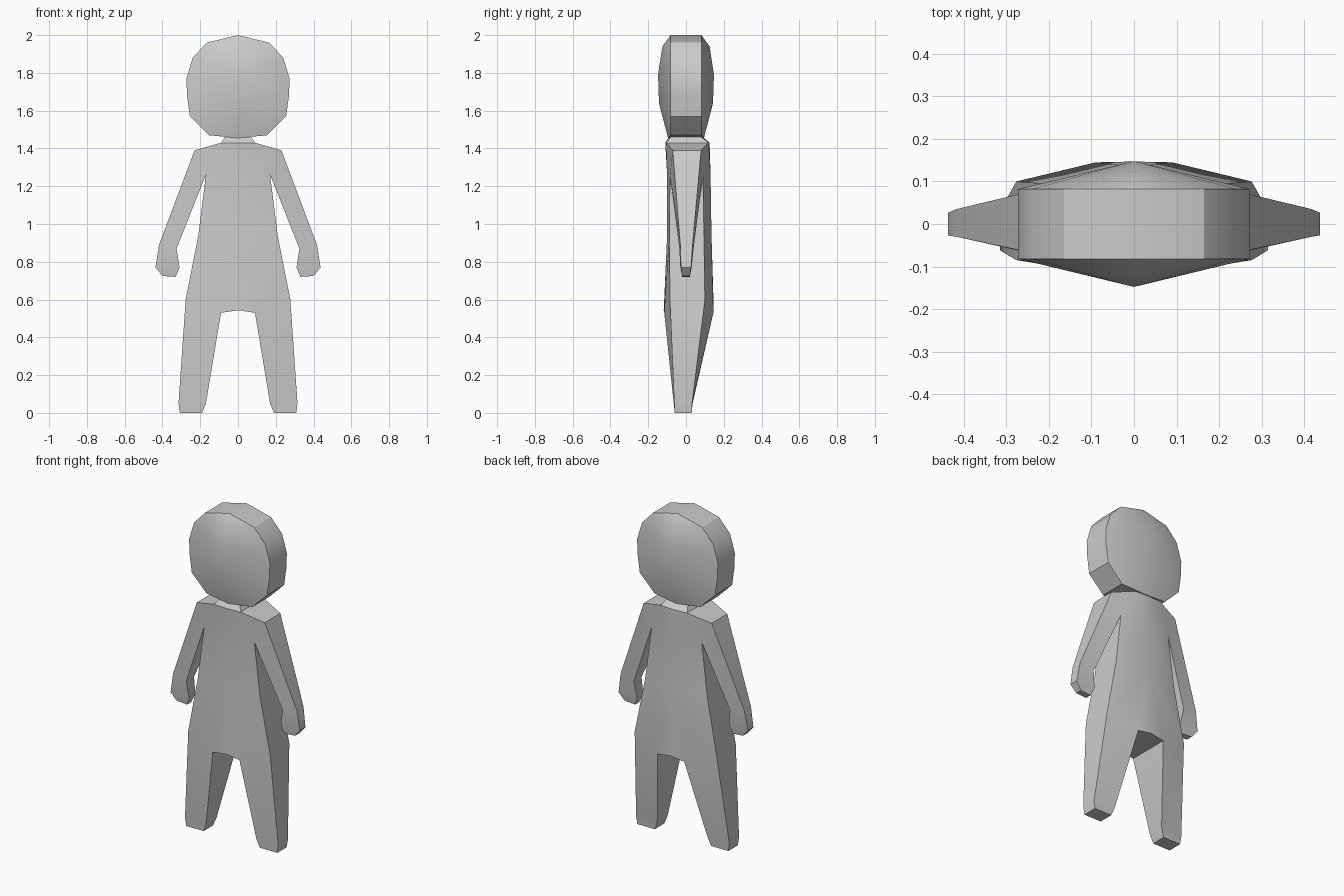
import bpy
import math

if "Cube" in bpy.data.objects:
    bpy.data.objects.remove(bpy.data.objects["Cube"])

grey = bpy.data.materials.new("light_grey")
grey.diffuse_color = (0.6, 0.6, 0.6, 1)
grey.use_nodes = True
grey.node_tree.nodes["Principled BSDF"].inputs["Base Color"].default_value = grey.diffuse_color


def half_shell(name, points, faces):
    """Mirrored slab: points are (x, z, front y, back y), faces run counter-clockwise from the front."""
    keys = list(points)
    n = len(keys)
    verts = [(points[k][0], points[k][2], points[k][1]) for k in keys]
    verts += [(points[k][0], points[k][3], points[k][1]) for k in keys]
    front = [[keys.index(k) for k in f.split()] for f in faces]
    polys = front + [[i + n for i in reversed(f)] for f in front]
    edges = {(f[i], f[(i + 1) % len(f)]) for f in front for i in range(len(f))}
    for a, b in sorted(edges):
        on_centre = verts[a][0] == 0 and verts[b][0] == 0
        if (b, a) not in edges and not on_centre:
            polys.append((b, a, a + n, b + n))
    mesh = bpy.data.meshes.new(name)
    mesh.from_pydata(verts, [], polys)
    mesh.materials.append(grey)
    obj = bpy.data.objects.new(name, mesh)
    bpy.context.collection.objects.link(obj)
    mirror = obj.modifiers.new("mirror", "MIRROR")
    mirror.use_clip = True
    # Apply the mirror so the seam is shaded with the rest
    bpy.ops.object.select_all(action="DESELECT")
    obj.select_set(True)
    bpy.context.view_layer.objects.active = obj
    bpy.ops.object.modifier_apply(modifier="mirror")
    bpy.ops.object.shade_smooth_by_angle(angle=math.radians(32))
    return obj


# Body with neck, arms and legs
body = {
    "necktop_c": (0, 1.46, -0.09, 0.09), "necktop": (0.07, 1.46, -0.08, 0.08),
    "neck_c": (0, 1.43, -0.11, 0.125), "neck": (0.09, 1.43, -0.105, 0.12),
    "shoulder": (0.23, 1.39, -0.07, 0.08), "armpit": (0.17, 1.26, -0.085, 0.09),
    "chest_c": (0, 1.26, -0.10, 0.13),
    "wrist_out": (0.418, 0.89, -0.03, 0.035), "wrist_in": (0.325, 0.87, -0.035, 0.04),
    "palm_out": (0.437, 0.77, -0.027, 0.027), "palm_in": (0.31, 0.77, -0.03, 0.03),
    "tip_out": (0.40, 0.725, -0.02, 0.02), "tip_in": (0.33, 0.72, -0.02, 0.02),
    "waist": (0.21, 0.94, -0.088, 0.095), "waist_c": (0, 0.94, -0.10, 0.135),
    "hip": (0.277, 0.60, -0.085, 0.10),
    "crotch": (0.09, 0.53, -0.115, 0.145), "crotch_c": (0, 0.543, -0.118, 0.147),
    "ankle_out": (0.315, 0.05, -0.062, 0.032), "ankle_in": (0.17, 0.05, -0.065, 0.035),
    "foot_out": (0.308, 0.0, -0.06, 0.03), "foot_in": (0.19, 0.0, -0.06, 0.03),
}
half_shell("body", body, [
    "neck_c neck necktop necktop_c",
    "chest_c armpit shoulder neck", "chest_c neck neck_c",
    "armpit wrist_in wrist_out shoulder",
    "palm_in palm_out wrist_out wrist_in",
    "tip_in tip_out palm_out palm_in",
    "waist_c waist armpit chest_c",
    "crotch_c crotch waist_c", "crotch hip waist waist_c",
    "ankle_in ankle_out hip crotch",
    "foot_in foot_out ankle_out ankle_in",
])

# Head: flat rim with a gentle vertical ridge front and back
rim = [(0, 2.0), (0.165, 1.96), (0.24, 1.88), (0.273, 1.77),
       (0.27, 1.68), (0.255, 1.57), (0.155, 1.47), (0, 1.455)]
head = {f"r{i}": (x, z, -0.082, 0.082) for i, (x, z) in enumerate(rim)}
head["r7"] = (0, 1.455, -0.095, 0.095)
for i, (z, y) in enumerate([(1.94, 0.125), (1.79, 0.148), (1.64, 0.143)]):
    head[f"c{i}"] = (0, z, -y, y)
half_shell("head", head, [
    "c0 r1 r0", "c0 r2 r1", "c1 r2 c0", "c1 r3 r2", "c1 r4 r3",
    "c2 r4 c1", "c2 r5 r4", "c2 r6 r5", "r7 r6 c2",
])
